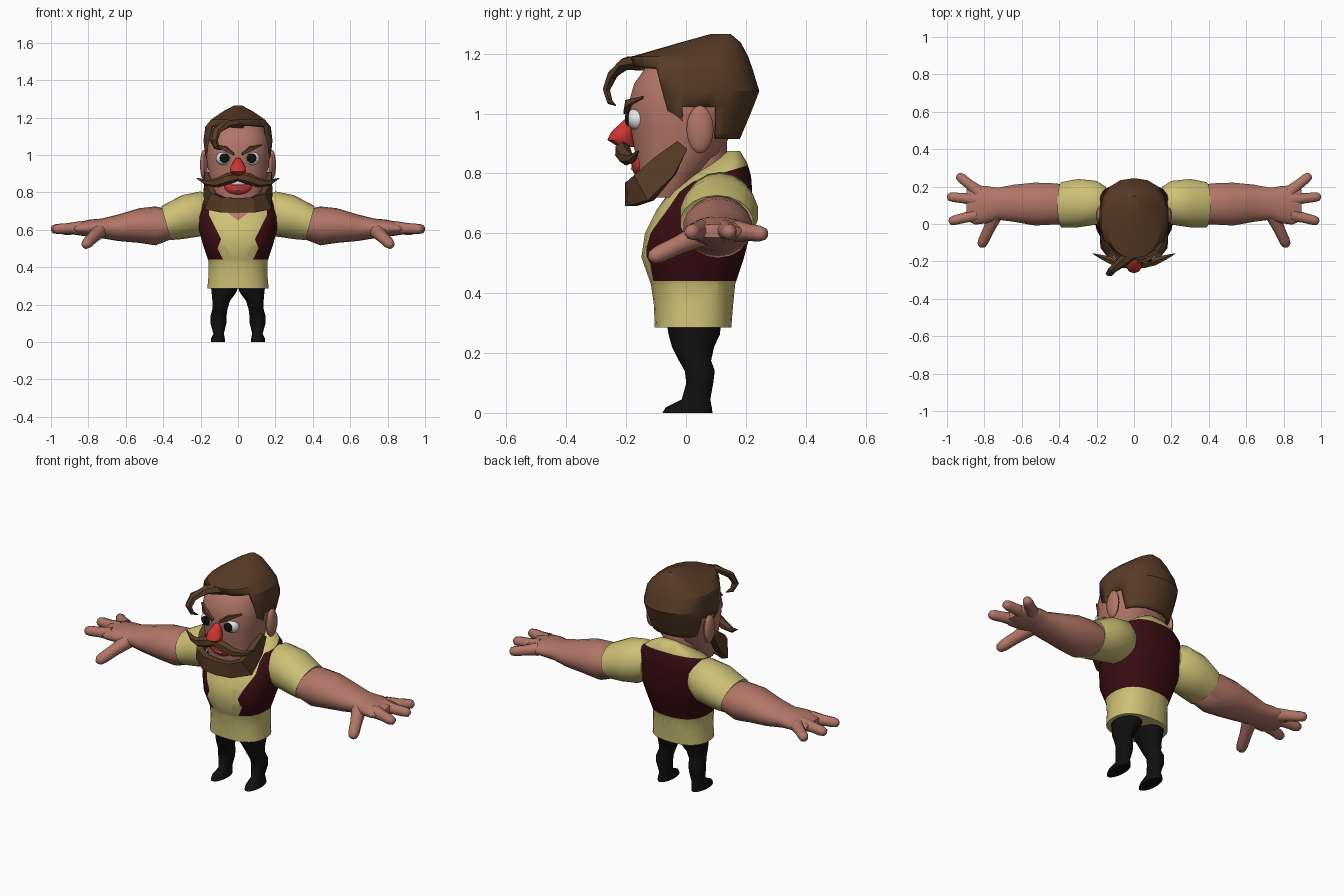
import bpy, bmesh, math
from mathutils import Vector

cube = bpy.data.objects.get("Cube")
if cube:
    bpy.data.objects.remove(cube)


def material(name, r, g, b):
    m = bpy.data.materials.new(name)
    m.use_nodes = True
    m.diffuse_color = (r, g, b, 1)
    bsdf = m.node_tree.nodes["Principled BSDF"]
    bsdf.inputs["Base Color"].default_value = (r, g, b, 1)
    bsdf.inputs["Roughness"].default_value = 0.8
    return m


SKIN = material("skin", 0.44, 0.18, 0.135)
YELLOW = material("shirt yellow", 0.62, 0.53, 0.18)
MAROON = material("vest maroon", 0.042, 0.004, 0.006)
BROWN = material("hair brown", 0.1, 0.045, 0.02)
BLACK = material("black", 0.005, 0.005, 0.005)
RED = material("red", 0.6, 0.035, 0.03)
WHITE = material("white", 0.8, 0.8, 0.8)


def finish(name, bm, mats, mirror=False, angle=40):
    bmesh.ops.recalc_face_normals(bm, faces=bm.faces)
    me = bpy.data.meshes.new(name)
    bm.to_mesh(me)
    bm.free()
    ob = bpy.data.objects.new(name, me)
    bpy.context.collection.objects.link(ob)
    for m in mats:
        me.materials.append(m)
    bpy.ops.object.select_all(action='DESELECT')
    ob.select_set(True)
    bpy.context.view_layer.objects.active = ob
    bpy.ops.object.shade_smooth_by_angle(angle=math.radians(angle))
    if mirror:
        mod = ob.modifiers.new("Mirror", 'MIRROR')
        mod.use_bisect_axis[0] = False
        mod.use_mirror_merge = False
    return ob


def skin_rings(rings, caps=True):
    bm = bmesh.new()
    rows = [[bm.verts.new(p) for p in ring] for ring in rings]
    n = len(rows[0])
    for a, b in zip(rows, rows[1:]):
        for i in range(n):
            j = (i + 1) % n
            bm.faces.new((a[i], a[j], b[j], b[i]))
    if caps:
        bm.faces.new(rows[0])
        bm.faces.new(rows[-1])
    return bm


def loft(sections, axis='z', n=20, power=2.0, caps=True):
    """Sections are (position, a0, a1, b0, b1): bounds of a superellipse across the axis."""
    rings = []
    for t, a0, a1, b0, b1 in sections:
        ring = []
        for i in range(n):
            ang = 2 * math.pi * (i + 0.5) / n
            c, s = math.cos(ang), math.sin(ang)
            u = math.copysign(abs(c) ** (2 / power), c)
            v = math.copysign(abs(s) ** (2 / power), s)
            a, b = (a0 + a1 + (a1 - a0) * u) / 2, (b0 + b1 + (b1 - b0) * v) / 2
            ring.append((a, b, t) if axis == 'z' else (t, a, b))
        rings.append(ring)
    return skin_rings(rings, caps)


def sym(sections):
    """Turn (z, y0, y1, half width) into full sections."""
    return [(z, -w, w, y0, y1) for z, y0, y1, w in sections]


def tube(points, sizes, n=8, ref=(0, 0, 1)):
    """Sweep an ellipse (half width, half height) along a path."""
    pts = [Vector(p) for p in points]
    rings = []
    for i, (p, (w, h)) in enumerate(zip(pts, sizes)):
        d = (pts[min(i + 1, len(pts) - 1)] - pts[max(i - 1, 0)]).normalized()
        side = d.cross(Vector(ref)).normalized()
        up = side.cross(d)
        angles = [2 * math.pi * (k + 0.5) / n for k in range(n)]
        rings.append([p + side * w * math.cos(a) + up * h * math.sin(a) for a in angles])
    return skin_rings(rings)


def ball(name, mat, centre, scale, mirror=False, segs=16):
    bm = bmesh.new()
    bmesh.ops.create_uvsphere(bm, u_segments=segs, v_segments=10, radius=1)
    for v in bm.verts:
        v.co = Vector(centre) + Vector(c * s for c, s in zip(v.co, scale))
    return finish(name, bm, [mat], mirror, 60)


def cut(bm, point, normal):
    bmesh.ops.bisect_plane(bm, geom=bm.verts[:] + bm.edges[:] + bm.faces[:],
                           plane_co=point, plane_no=normal, dist=1e-5)


# Trousers with shoes
legs = loft([(0, .07, .145, -.08, .09), (.018, .07, .145, -.07, .088), (.045, .075, .132, -.015, .082),
             (.1, .062, .148, .0, .092), (.14, .06, .148, -.005, .097), (.175, .056, .138, -.025, .085),
             (.22, .042, .138, -.048, .095), (.262, .01, .142, -.06, .115), (.31, -.01, .148, -.068, .12)], n=16)
finish("trouser_legs", legs, [BLACK], True, 60)

# Torso: shirt and vest, cut along the vest's edges
torso = loft(sym([(.285, -.105, .152, .165), (.36, -.108, .158, .158), (.43, -.118, .165, .158),
                  (.52, -.15, .195, .188), (.6, -.138, .216, .21), (.68, -.098, .222, .215),
                  (.74, -.055, .222, .205), (.79, .01, .218, .185), (.835, .08, .205, .13),
                  (.875, .14, .18, .06)]), n=28, power=2.4)
edge = [(.08, .44), (.11, .5), (.09, .55), (.155, .68), (.15, .9)]
cut(torso, (0, 0, .44), (0, 0, 1))
cut(torso, (0, 0, .766), (0, -.295, 1))
for s in (-1, 1):
    cut(torso, (0, 0, .65), (-.75 * s, 0, 1))
    for (x0, z0), (x1, z1) in zip(edge, edge[1:]):
        cut(torso, (s * x0, 0, z0), (z1 - z0, 0, -s * (x1 - x0)))


def vest_edge(z):
    for (x0, z0), (x1, z1) in zip(edge, edge[1:]):
        if z <= z1:
            return x0 + (x1 - x0) * (z - z0) / (z1 - z0)
    return edge[-1][0]


for f in torso.faces:
    c = f.calc_center_median()
    x = abs(c.x)
    if c.z > .44 and c.z < .766 + .295 * c.y and (c.y > .05 or x > vest_edge(c.z)):
        f.material_index = 1
    elif c.y < .03 and x < .075 and c.z > .65 + .75 * x:
        f.material_index = 2
finish("shirt_and_vest", torso, [YELLOW, MAROON, SKIN], angle=60)

# Sleeves with slanted cuffs
sleeve = loft([(.15, .03, .2, .6, .78), (.2, -.005, .232, .565, .805), (.3, -.02, .243, .55, .785),
               (.41, -.02, .225, .545, .727), (.4, 0, .205, .565, .705)], 'x', 18)
for v in sleeve.verts:
    if v.co.x > .35:
        v.co.x -= (.727 - v.co.z) * .27
finish("sleeves", sleeve, [YELLOW], True, 50)

# Arms and palms
arm = loft([(.33, .0, .21, .56, .7), (.44, -.005, .22, .517, .725), (.53, -.01, .223, .53, .715),
            (.64, .01, .212, .54, .682), (.73, .022, .195, .555, .66), (.79, .002, .205, .562, .655),
            (.85, -.005, .208, .57, .642), (.895, .02, .185, .585, .63)], 'x', 18)
finish("arms", arm, [SKIN], True, 70)

# Fingers and thumb, from knuckle to rounded tip
digits = [("outer_fingers", (.83, .17, .607), (.945, .264, .597), .027),
          ("middle_fingers", (.84, .13, .61), (1, .147, .603), .027),
          ("index_fingers", (.84, .05, .61), (.99, .013, .603), .027),
          ("thumbs", (.74, .05, .595), (.82, -.122, .515), .03)]
for name, start, end, r in digits:
    a, b = Vector(start), Vector(end)
    stops = [(0, 1.35), (.45, 1.05), (.8, 1), (.94, .8), (1, .3)]
    finish(name, tube([a.lerp(b, t) for t, _ in stops], [(r * k, r * k) for _, k in stops], 10),
           [SKIN], True, 70)

# Neck and head
finish("neck", loft(sym([(.68, -.02, .14, .09), (.92, -.02, .14, .1)]), n=12), [SKIN])
head = loft(sym([(.72, -.15, 0, .11), (.8, -.163, .06, .14), (.87, -.172, .12, .152), (.96, -.188, .165, .168),
                 (1.03, -.195, .2, .172), (1.1, -.175, .2, .165), (1.17, -.125, .18, .13),
                 (1.21, -.05, .13, .06)]), n=20, power=2.4)
finish("head", head, [SKIN], angle=50)
ball("ears", SKIN, (.182, .047, .947), (.022, .045, .08), True, 10)

# Hair cap, opened for the face and the ears
hair = loft(sym([(.915, -.09, .18, .152), (1.0, -.17, .216, .178), (1.075, -.18, .245, .187),
                 (1.15, -.178, .222, .178), (1.19, -.183, .208, .145), (1.237, -.02, .183, .075),
                 (1.265, .08, .15, .02)]), n=18, power=2.3)
line_y = lambda z: -.04 - (z - .93) * .27
cut(hair, (0, -.04, .93), (0, 1, .27))
for z in (.935, 1.022, 1.155):
    cut(hair, (0, 0, z), (0, 0, 1))
for y in (-.012, .1):
    cut(hair, (0, y, 0), (0, 1, 0))
gone = []
for f in hair.faces:
    c = f.calc_center_median()
    face_gap = c.z < 1.155 and c.y < line_y(c.z)
    ear_gap = c.z < 1.022 and -.012 < c.y < .1
    if face_gap or ear_gap or c.z < .92 or (c.z < .935 and c.y < .1):
        gone.append(f)
bmesh.ops.delete(hair, geom=gone, context='FACES')
hair_ob = finish("hair", hair, [BROWN], angle=25)
shell = hair_ob.modifiers.new("Thickness", 'SOLIDIFY')
shell.thickness = .015

# Loose forelock
lock = tube([(.02, -.14, 1.17), (-.06, -.2, 1.168), (-.115, -.245, 1.13), (-.13, -.266, 1.08),
             (-.115, -.255, 1.04), (-.09, -.235, 1.027)],
            [(.03, .03), (.022, .03), (.018, .026), (.014, .022), (.01, .015), (.002, .002)], 6, (1, 0, 0))
finish("forelock", lock, [BROWN], angle=30)

# Beard along the jaw
half = [(.163, -.012, .895), (.163, -.07, .825), (.148, -.14, .752), (.08, -.178, .733)]
full = half + [(0, -.186, .73)] + [(-x, y, z) for x, y, z in reversed(half)]
heights = [.03, .062, .072, .058, .055, .058, .072, .062, .03]
finish("beard", tube(full, [(.025, h) for h in heights], 4), [BROWN], angle=25)

# Moustache, eyebrows and nose
tash = tube([(-.005, -.205, .885), (.05, -.212, .875), (.11, -.2, .852), (.165, -.18, .85), (.22, -.158, .876)],
            [(.02, .022), (.028, .031), (.024, .026), (.015, .016), (.002, .002)], 6)
finish("moustache", tash, [BROWN], True, 25)
brow = tube([(.022, -.2, 1.003), (.07, -.192, 1.035), (.128, -.145, 1.054)],
            [(.012, .008), (.014, .016), (.008, .004)], 4)
finish("eyebrows", brow, [BROWN], True, 25)
nose = loft(sym([(.888, -.225, -.17, .025), (.912, -.263, -.17, .045), (.938, -.25, -.17, .042),
                 (.965, -.222, -.17, .025), (.985, -.2, -.17, .012)]), n=10)
finish("nose", nose, [RED], angle=50)

# Eyes
ball("eyes", WHITE, (.074, -.16, .982), (.043, .04, .038), True)
ball("pupils", BLACK, (.072, -.193, .983), (.026, .011, .026), True)

# Mouth
ball("lips", RED, (0, -.153, .832), (.075, .03, .045))
ball("upper_teeth", WHITE, (0, -.162, .85), (.062, .027, .017))
ball("lower_teeth", WHITE, (0, -.164, .816), (.035, .021, .007))
